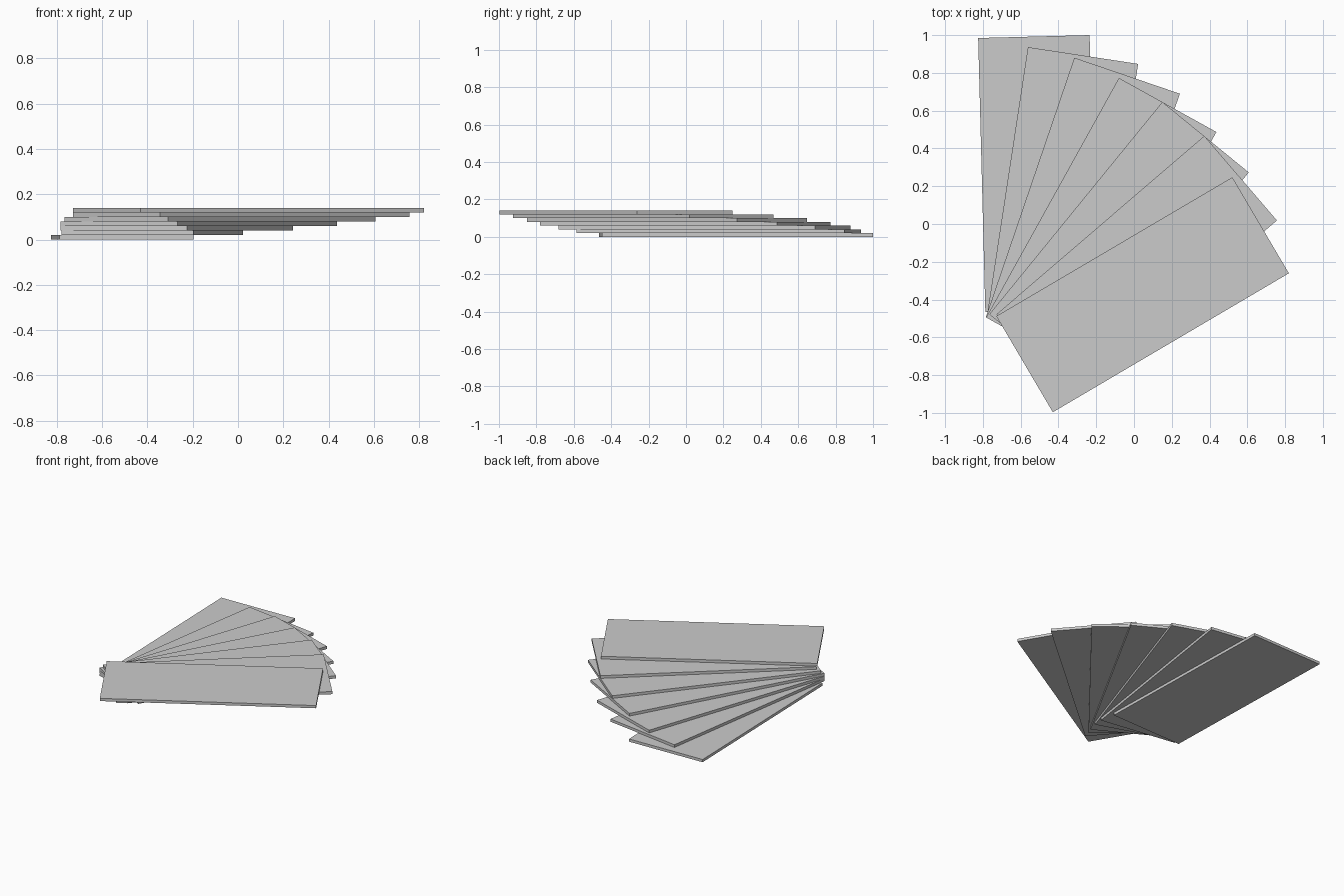
import bpy
import math
from mathutils import Matrix, Vector

cube = bpy.data.objects.get("Cube")
if cube:
    bpy.data.objects.remove(cube, do_unlink=True)

LENGTH, WIDTH, THICK = 1.45, 0.59, 0.02

grey = bpy.data.materials.new("light_grey")
grey.use_nodes = True
colour = (0.6, 0.6, 0.6, 1.0)
grey.diffuse_color = colour
for node in grey.node_tree.nodes:
    if node.type == "BSDF_PRINCIPLED":
        node.inputs["Base Color"].default_value = colour


def add_tread(index, corner, angle):
    """Flat slab whose inner left corner sits on the given point."""
    turn = Matrix.Rotation(angle, 4, "Z")
    centre = Vector((*corner, (index + 0.5) * THICK))
    centre += turn @ Vector((WIDTH / 2, LENGTH / 2, 0))
    bpy.ops.mesh.primitive_cube_add(size=1, location=centre, rotation=(0, 0, angle))
    tread = bpy.context.object
    tread.name = f"tread_{index + 1}"
    tread.scale = (WIDTH, LENGTH, THICK)
    tread.data.materials.append(grey)


# Winding treads, stacked from the bottom up and fanning clockwise
inner_corners = [(-0.787, -0.465), (-0.78, -0.497), (-0.784, -0.492),
                 (-0.783, -0.495), (-0.766, -0.478), (-0.728, -0.478),
                 (-0.729, -0.488)]
for i, corner in enumerate(inner_corners):
    add_tread(i, corner, math.radians(1.5 - 10.17 * i))
